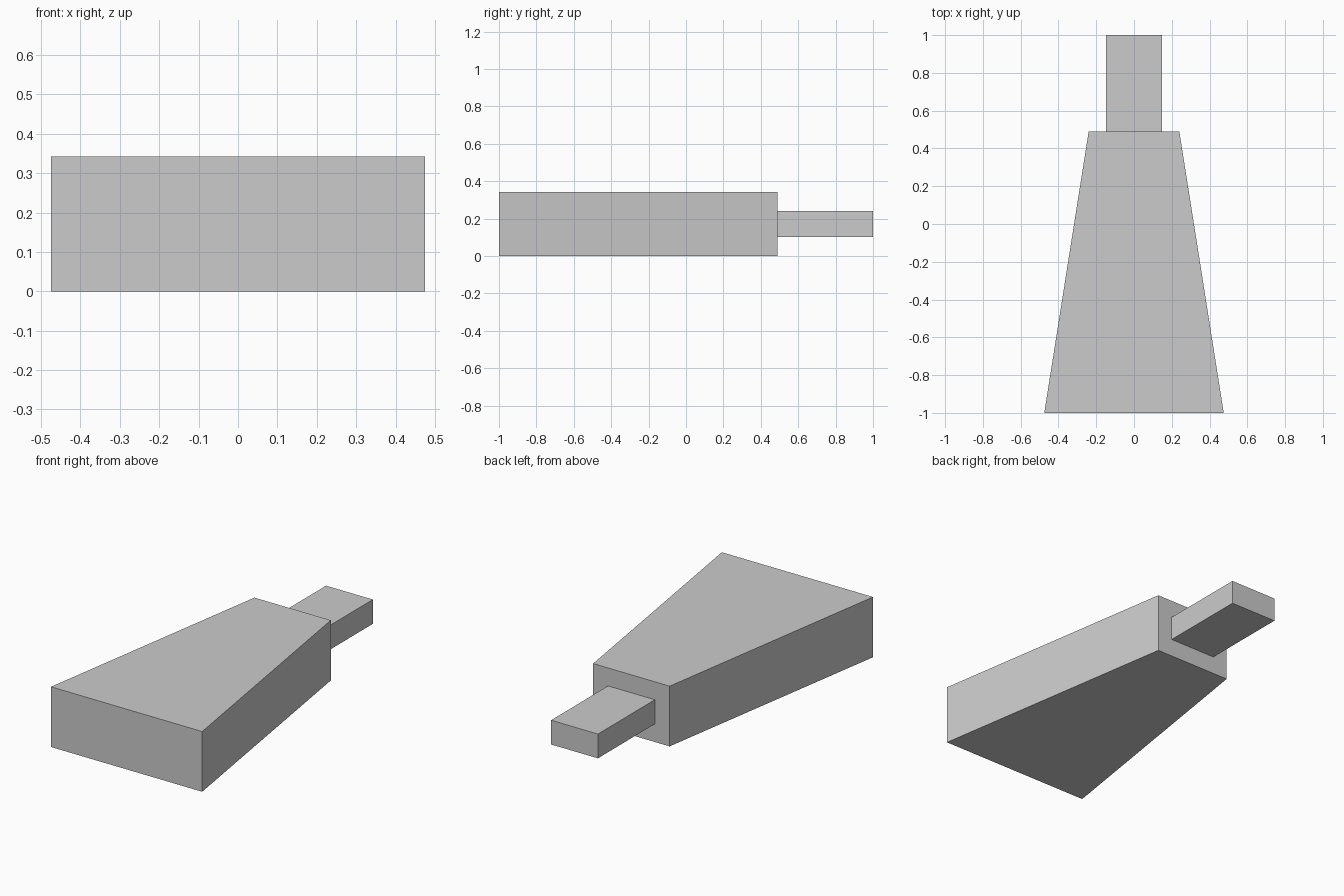
import bpy
import bmesh

cube = bpy.data.objects.get("Cube")
if cube:
    bpy.data.objects.remove(cube, do_unlink=True)

grey = bpy.data.materials.new("plain grey")
grey.use_nodes = True
colour = (0.6, 0.6, 0.6, 1.0)
grey.diffuse_color = colour
grey.node_tree.nodes["Principled BSDF"].inputs["Base Color"].default_value = colour


def tapered_block(name, y_front, y_back, half_front, half_back, z_low, z_high):
    """Box whose width changes evenly from its front face to its back face."""
    bm = bmesh.new()
    bmesh.ops.create_cube(bm, size=2)
    for v in bm.verts:
        front = v.co.y < 0
        v.co.x *= half_front if front else half_back
        v.co.y = y_front if front else y_back
        v.co.z = z_low if v.co.z < 0 else z_high
    mesh = bpy.data.meshes.new(name)
    bm.to_mesh(mesh)
    bm.free()
    mesh.materials.append(grey)
    obj = bpy.data.objects.new(name, mesh)
    bpy.context.collection.objects.link(obj)
    return obj


# Wide body narrowing towards the back
tapered_block("tapered_body", -1.0, 0.49, 0.475, 0.24, 0.0, 0.342)

# Slim bar projecting from the back face
tapered_block("rear_bar", 0.49, 1.0, 0.147, 0.147, 0.102, 0.24)
